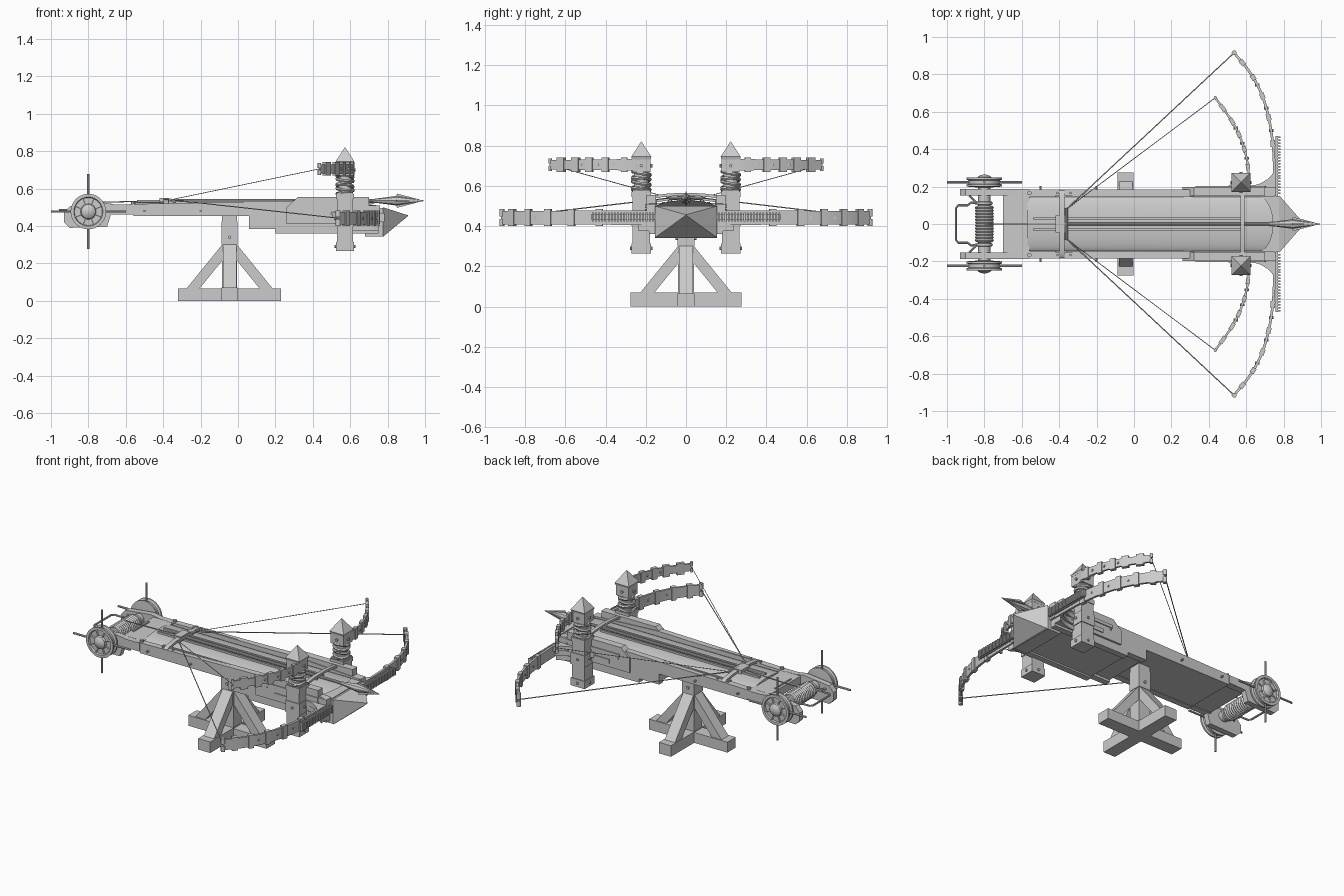
import bpy, bmesh
from math import sin, cos, pi, sqrt
from mathutils import Vector as V

if "Cube" in bpy.data.objects:
    bpy.data.objects.remove(bpy.data.objects["Cube"])


def make(name, verts, faces):
    me = bpy.data.meshes.new(name)
    bm = bmesh.new()
    vs = [bm.verts.new(v) for v in verts]
    for f in faces:
        bm.faces.new([vs[i] for i in f])
    bmesh.ops.recalc_face_normals(bm, faces=bm.faces)
    bm.to_mesh(me)
    bm.free()
    ob = bpy.data.objects.new(name, me)
    bpy.context.collection.objects.link(ob)
    return ob


def loft(name, rings, closed=False):
    n, m = len(rings[0]), len(rings)
    faces = [[i * n + j, i * n + (j + 1) % n, (i + 1) % m * n + (j + 1) % n, (i + 1) % m * n + j]
             for i in range(m if closed else m - 1) for j in range(n)]
    if not closed:
        faces += [list(range(n)), list(range((m - 1) * n, m * n))]
    return make(name, [p for r in rings for p in r], faces)


def prism(name, pts, axis, a, b):
    put = {'x': lambda u, v, t: (t, u, v), 'y': lambda u, v, t: (u, t, v), 'z': lambda u, v, t: (u, v, t)}[axis]
    return loft(name, [[put(u, v, t) for u, v in pts] for t in (a, b)])


def box(name, x0, x1, y0, y1, z0, z1):
    return prism(name, [(x0, y0), (x1, y0), (x1, y1), (x0, y1)], 'z', z0, z1)


def tube(name, pts, r, n=8, closed=False):
    pts = [V(p) for p in pts]
    rings, m = [], len(pts)
    for i, p in enumerate(pts):
        nxt = pts[(i + 1) % m] if closed or i < m - 1 else p
        prv = pts[i - 1] if closed or i > 0 else p
        t = (nxt - prv).normalized()
        up = V((0, 0, 1)) if abs(t.z) < 0.9 else V((1, 0, 0))
        s = t.cross(up).normalized()
        u = s.cross(t)
        rings.append([p + r * (cos(2 * pi * k / n) * s + sin(2 * pi * k / n) * u) for k in range(n)])
    return loft(name, rings, closed)


def lathe(name, prof, cx, cz, n=32):
    # profile of (radius, y) turned about a y axis
    return loft(name, [[(cx + r * cos(2 * pi * k / n), y, cz + r * sin(2 * pi * k / n)) for k in range(n)]
                       for r, y in prof])


def spline(pts, n):
    pts = [V(p) for p in pts]
    q = [2 * pts[0] - pts[1]] + pts + [2 * pts[-1] - pts[-2]]
    out = []
    for i in range(1, len(q) - 2):
        a, b, c, d = q[i - 1:i + 3]
        for k in range(n):
            t = k / n
            out.append(0.5 * (2 * b + (c - a) * t + (2 * a - 5 * b + 4 * c - d) * t * t + (3 * b - a - 3 * c + d) * t ** 3))
    return out + [pts[-1]]


def ribbon(name, path, z, hs, t):
    rings = []
    for i, p in enumerate(path):
        d = (path[min(i + 1, len(path) - 1)] - path[max(i - 1, 0)]).normalized()
        nn = V((-d.y, d.x)) * t / 2
        h = (hs[0] + (hs[1] - hs[0]) * i / (len(path) - 1)) / 2
        rings.append([(p.x + a * nn.x, p.y + a * nn.y, z + c * h) for a, c in ((1, 1), (1, -1), (-1, -1), (-1, 1))])
    return loft(name, rings)


# Stand: crossed sills, post, collar and four braces
SX = -0.045
box("base_beam_long", -0.32, 0.23, -0.042, 0.042, 0, 0.066)
box("base_beam_cross", SX - 0.042, SX + 0.042, -0.275, 0.275, 0, 0.07)
box("stand_post", SX - 0.04, SX + 0.04, -0.04, 0.04, 0.05, 0.46)
box("stand_collar", SX - 0.043, SX + 0.043, -0.043, 0.043, 0.3, 0.425)
for s in (1, -1):
    br = [(0.235 * s, 0.06), (0.04 * s, 0.3), (0.035 * s, 0.22), (0.165 * s, 0.06)]
    prism("brace_long", [(SX + u, v) for u, v in br], 'y', -0.035, 0.035)
    prism("brace_cross", br, 'x', SX - 0.036, SX + 0.036)
    tube("collar_bolt", [(SX, 0.04 * s, 0.34), (SX, 0.052 * s, 0.34)], 0.009)

# Stock: bed, stepped side rails, domed deck, ram nose
box("bed", -0.56, 0.72, -0.15, 0.15, 0.455, 0.5)
box("rear_board", -0.7, -0.56, -0.15, 0.15, 0.465, 0.515)
box("front_belly", 0.2, 0.76, -0.15, 0.15, 0.37, 0.5)
box("middle_belly", 0.06, 0.22, -0.15, 0.15, 0.4, 0.47)
box("nose_block", 0.68, 0.78, -0.15, 0.15, 0.345, 0.495)
loft("ram_nose", [[(0.775, -0.155, 0.342), (0.775, 0.155, 0.342), (0.775, 0.155, 0.5), (0.775, -0.155, 0.5)],
                  [(0.909, y, z) for y, z in ((-.002, .453), (.002, .453), (.002, .457), (-.002, .457))]])
prof = [(0.15 * sin(a), 0.492 + 0.036 * cos(a)) for a in [-pi / 2 + pi * i / 16 for i in range(17)]]
deck = prism("domed_deck", prof, 'x', -0.57, 0.66)
for v in deck.data.vertices:
    if v.co.x > 0:
        v.co.x += 0.085 * sqrt(max(0, 1 - (v.co.y / 0.15) ** 2))
for s in (1, -1):
    prism("side_rail", [(-0.7, .46), (-.56, .46), (-.56, .452), (.06, .452), (.06, .385), (.2, .385), (.2, .36), (.75, .36),
                        (.75, .51), (.3, .535), (-.57, .517), (-0.7, .508)], 'y', 0.145 * s, 0.185 * s)
    prism("cheek_plate", [(.26, .41), (.26, .5), (.32, .555), (.7, .555), (.7, .51), (.76, .51), (.76, .41)],
          'y', 0.15 * s, 0.197 * s)
    box("cheek_strip", 0.4, 0.7, 0.19 * s, 0.203 * s, 0.435, 0.46)
    box("cheek_strip_upper", 0.33, 0.7, 0.19 * s, 0.203 * s, 0.49, 0.51)
    box("bolt_guide", -0.54, 0.58, 0.024 * s, 0.036 * s, 0.515, 0.538)
    box("deck_edge_strip", -0.42, 0.3, 0.145 * s, 0.156 * s, 0.5, 0.53)
    for x in (-0.56, -0.41, -0.34):
        tube("deck_peg", [(x, 0.166 * s, 0.5), (x, 0.166 * s, 0.53)], 0.012 if x < -.5 else 0.007, 10)
    for x in (-0.5, -0.2, 0.34, 0.7):
        tube("rail_stud", [(x, 0.18 * s, 0.48), (x, 0.203 * s, 0.48)], 0.006)
    # layered curved gussets between stock and bow
    for k in range(3):
        g, z = 1 - 0.22 * k, 0.475 - 0.035 * k
        w = [V((0.42 + 0.09 * k, 0.18)), V((0.48 + 0.05 * k, 0.187)), V((0.53, 0.18 + 0.045 * g))]
        f = [V((0.62, 0.18 + 0.025 * g)), V((0.67, 0.18 + 0.035 * g)), V((0.72, 0.18 + 0.065 * g)), V((0.75, 0.18 + 0.1 * g))]
        pts = spline(w, 5) + spline(f, 5) + [V((0.75, 0.17))]
        prism("gusset", [(p.x, p.y * s) for p in pts], 'z', z - 0.03, z)
box("rear_slot_bar", -0.685, -0.677, -0.08, 0.08, 0.51, 0.521)

# Cross straps over the deck, trigger and claw
for name, x, hw, h, ym in (("slider_strap", -0.385, 0.014, 0.545, 0.185), ("tower_strap", 0.58, 0.011, 0.565, 0.19)):
    top = [(ym * sin(a), h - 0.03 + 0.03 * cos(a)) for a in [-pi / 2 + pi * i / 12 for i in range(13)]]
    prism(name, top + [(y * 0.97, z - 0.014) for y, z in reversed(top)], 'x', x - hw, x + hw)
box("trigger_block", -0.42, -0.37, -0.045, 0.045, 0.52, 0.55)
tube("claw_pin", [(-0.36, -0.085, 0.54), (-0.36, 0.085, 0.54)], 0.008)
tube("winch_line", [(-0.8, 0, 0.525), (-0.4, 0, 0.535)], 0.003)

# Bolt with bladed head
tube("bolt_shaft", [(-0.37, 0, 0.535), (0.86, 0, 0.535)], 0.009, 10)
for k in range(2):
    e = V((0, 1, 0)) if k else V((0, 0, 1))
    w = V((0, 0, 1)) if k else V((0, 1, 0))
    out = [(0.84, .008), (0.85, .038), (0.99, .001), (0.99, -.001), (0.85, -.038), (0.84, -.008)]
    loft("head_blade", [[V((x, 0, .535)) + e * d + w * t for x, d in out] for t in (-.003, .003)])
loft("bolt_head", [[(x, r * cos(k * pi / 4), .535 + r * sin(k * pi / 4)) for k in range(8)]
                   for x, r in ((.72, .009), (.85, .026), (.995, .0015))])

# Torsion towers
TX = 0.572
for s in (1, -1):
    y = 0.222 * s

    def block(name, h, z0, z1):
        box(name, TX - h, TX + h, y - h, y + h, z0, z1)
    block("tower_post", 0.044, 0.27, 0.58)
    block("tower_foot_band", 0.049, 0.265, 0.313)
    block("tower_middle_band", 0.049, 0.4, 0.475)
    block("tower_top_band", 0.048, 0.545, 0.572)
    block("tower_head", 0.045, 0.668, 0.745)
    loft("tower_cap", [[(TX + a * h, y + b * h, z) for a, b in ((1, 1), (-1, 1), (-1, -1), (1, -1))]
                       for h, z in ((.046, .732), (.05, .745), (.001, .82))])
    tube("rope_core", [(TX, y, 0.56), (TX, y, 0.68)], 0.036, 16)
    for k in range(6):
        ti = 0.008 * (-1) ** k
        tube("rope_ring", [(TX + .043 * cos(a), y + .043 * sin(a), .581 + .0165 * k + ti * cos(a + k))
                           for a in [2 * pi * i / 20 for i in range(20)]], 0.009, 6, True)
    for z in (0.29, 0.44, 0.7):
        for d in (-1, 1):
            tube("tower_stud", [(TX + d * .04, y, z), (TX + d * .056, y, z)], 0.008)
            tube("tower_stud", [(TX, y + d * .04, z), (TX, y + d * .056, z)], 0.008)

    # Upper and lower bow arms with bands, nocks and strings
    arms = (("upper", [(.605, .2), (.612, .28), (.59, .4), (.535, .53), (.435, .675)], .705, (.06, .046), .012, .002),
            ("lower", [(.75, .15), (.75, .3), (.742, .43), (.72, .57), (.68, .7), (.62, .81), (.535, .915)],
             .442, (.072, .066), .014, .003))
    for nm, pts, z, hs, t, sr in arms:
        path = spline([(a, b * s) for a, b in pts], 8)
        n = len(path)
        ribbon(nm + "_arm", path, z, hs, t)
        for f in (0.34, 0.5, 0.66, 0.8, 0.92):
            i = int(f * (n - 1))
            ribbon(nm + "_arm_band", path[i - 1:i + 2], z, (hs[0] + .012, hs[0] + .012), t * 1.8)
        for f in (0.42, 0.58, 0.73):
            p = path[int(f * (n - 1))]
            tube(nm + "_arm_rivet", [(p.x - .012, p.y, z), (p.x + .012, p.y, z)], 0.007)
        e = path[-1]
        r = 0.013 if nm == "lower" else 0.009
        for d in (-1, 1):
            tube(nm + "_nock", [(e.x, e.y, z + d * .006), (e.x, e.y, z + d * (hs[1] / 2 + .009))], r, 12)
        tube(nm + "_string", [(e.x, e.y, z), (-.36, .08 * s, .54)], sr, 6)

    # Toothed spring leaf in front of the lower arm
    box("spring_leaf", 0.757, 0.77, 0.15 * s, 0.47 * s, 0.43, 0.46)
    for k in range(20):
        yy = (0.165 + 0.0157 * k) * s
        box("leaf_tooth", 0.757, 0.782, yy - .004, yy + .004, 0.422, 0.468)

    # Winch side plates and hand wheels
    prism("winch_plate", [(-.93, .42), (-.93, .47), (-.9, .505), (-.72, .525), (-.66, .515), (-.56, .515), (-.56, .465),
                          (-.68, .46), (-.7, .395), (-.9, .39)], 'y', .152 * s, .187 * s)
    lathe("hand_wheel", [(r, yy * s) for r, yy in ((.03, .195), (.095, .2), (.095, .21), (.084, .215), (.084, .232), (.095, .238),
                         (.095, .248), (.078, .248), (.074, .238), (.042, .238), (.038, .25), (.025, .259), (.008, .264))],
          -.8, .477)
    for k in range(8):
        a = k * pi / 4 + pi / 8
        tube("wheel_rib", [(-.8 + r * cos(a), .238 * s, .477 + r * sin(a)) for r in (.036, .078)], .006, 6)
    for d in ((1, 0), (-1, 0), (0, 1), (0, -1)):
        tube("wheel_handle", [(-.8 + r * d[0], .224 * s, .477 + r * d[1]) for r in (.07, .2)], .0065, 10)

# Winch axle, roped drum and rear handle
tube("winch_axle", [(-.8, -.22, .477), (-.8, .22, .477)], 0.034, 16)
drum = [(.045 + .006 * (i % 2), -.095 + .19 * i / 24) for i in range(25)]
lathe("rope_drum", [(.03, -.1)] + drum + [(.03, .1)], -.8, .477, 24)
for s in (1, -1):
    lathe("drum_collar", [(.03, .1 * s), (.043, .105 * s), (.043, .118 * s), (.03, .122 * s)], -.8, .477, 24)
    tube("handle_mount", [(-.84, .11 * s, .48), (-.88, .152 * s, .48)], .006)
tube("rear_handle", [(-.84, -.11, .48), (-.87, -.115, .48), (-.89, -.1, .485), (-.94, -.1, .485), (-.952, -.085, .485),
                     (-.952, .085, .485), (-.94, .1, .485), (-.89, .1, .485), (-.87, .115, .48), (-.84, .11, .48)], .006)

# Smooth round parts, keep edges sharp
for ob in bpy.context.collection.objects:
    ob.select_set(True)
bpy.context.view_layer.objects.active = bpy.context.collection.objects[0]
bpy.ops.object.shade_smooth_by_angle(angle=0.6)
